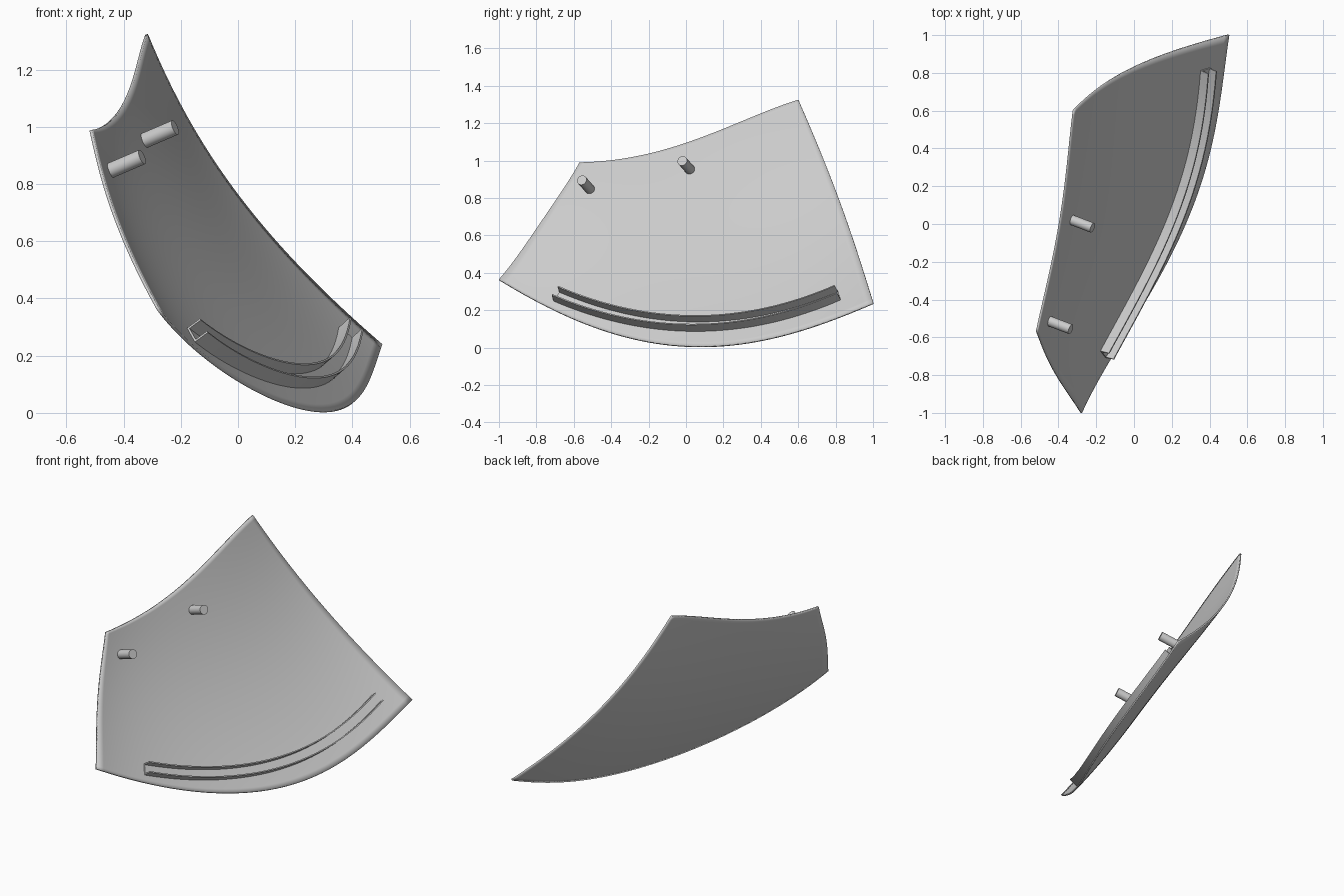
import bpy, bmesh
from mathutils import Vector
from mathutils.bvhtree import BVHTree

cube = bpy.data.objects.get("Cube")
if cube:
    bpy.data.objects.remove(cube, do_unlink=True)

grey = bpy.data.materials.new("light_grey")
grey.use_nodes = True
grey.diffuse_color = (0.6, 0.6, 0.6, 1)
grey.node_tree.nodes["Principled BSDF"].inputs["Base Color"].default_value = (0.6, 0.6, 0.6, 1)


def finish(bm, name, angle=0.6):
    mesh = bpy.data.meshes.new(name)
    bm.to_mesh(mesh)
    obj = bpy.data.objects.new(name, mesh)
    bpy.context.collection.objects.link(obj)
    mesh.materials.append(grey)
    bpy.ops.object.select_all(action="DESELECT")
    obj.select_set(True)
    bpy.context.view_layer.objects.active = obj
    bpy.ops.object.shade_smooth_by_angle(angle=angle)
    return obj


def curve(points, t):
    """Smooth curve through evenly spaced points."""
    n = len(points) - 1
    total = Vector((0, 0, 0))
    for i, p in enumerate(points):
        w = 1.0
        for j in range(n + 1):
            if j != i:
                w *= (t * n - j) / (i - j)
        total += Vector(p) * w
    return total


# Four edges of the curved panel
bottom = [(-.275, -1, .365), (.008, -.5, .115), (.275, 0, .01), (.43, .5, .063), (.505, 1, .24)]
top = [(-.51, -.57, .99), (-.445, -.28, 1.02), (-.387, .015, 1.1), (-.347, .31, 1.215), (-.315, .6, 1.325)]
front = [bottom[0], (-.355, -.88, .52), (-.423, -.77, .68), (-.473, -.665, .835), top[0]]
back = [bottom[-1], (.218, .915, .51), (-.015, .82, .785), (-.19, .713, 1.06), top[-1]]
d, c, a, b = (Vector(p) for p in (bottom[0], bottom[-1], top[0], top[-1]))


def panel_point(u, v):
    """Blend the four edges into one surface."""
    rows = curve(bottom, u).lerp(curve(top, u), v)
    cols = curve(front, v).lerp(curve(back, v), u)
    return rows + cols - d.lerp(c, u).lerp(a.lerp(b, u), v)


# Panel skin
N = 48
bm = bmesh.new()
grid = [[bm.verts.new(panel_point(i / N, j / N)) for j in range(N + 1)] for i in range(N + 1)]
for i in range(N):
    for j in range(N):
        bm.faces.new((grid[i][j], grid[i + 1][j], grid[i + 1][j + 1], grid[i][j + 1]))
bm.normal_update()
surface = BVHTree.FromBMesh(bm)
panel = finish(bm, "curved_panel")
shell = panel.modifiers.new("thickness", "SOLIDIFY")
shell.thickness = 0.01
shell.offset = -1


def on_panel(y, z):
    hit, normal, _, _ = surface.ray_cast(Vector((3, y, z)), Vector((-1, 0, 0)))
    return hit, normal if normal.x > 0 else -normal


# Curved U-shaped rail along the lower edge
W, H, T = 0.033, 0.057, 0.007
section = [(-W, -.004), (W, -.004), (W, H), (W - T, H), (W - T, T), (T - W, T), (T - W, H), (-W, H)]
STEPS = 40
path = []
for i in range(STEPS + 1):
    y = -.69 + 1.51 * i / STEPS
    path.append(on_panel(y, .112 + .285 * (y - .06) ** 2))
bm = bmesh.new()
rings = []
for i, (p, normal) in enumerate(path):
    along = (path[min(i + 1, STEPS)][0] - path[max(i - 1, 0)][0]).normalized()
    across = normal.cross(along).normalized()
    out = along.cross(across)
    rings.append([bm.verts.new(p + across * s + out * h) for s, h in section])
K = len(section)
for r, q in zip(rings, rings[1:]):
    for k in range(K):
        bm.faces.new((r[k], r[(k + 1) % K], q[(k + 1) % K], q[k]))
bm.faces.new(rings[0])
bm.faces.new(rings[-1])
bmesh.ops.recalc_face_normals(bm, faces=bm.faces)
finish(bm, "curved_rail")

# Two round pegs near the upper edge
direction = Vector((.105, -.04, .045)).normalized()
for name, base in (("front_peg", (-.44, -.517, .85)), ("back_peg", (-.325, .02, .953))):
    bm = bmesh.new()
    bmesh.ops.create_cone(bm, cap_ends=True, segments=32, radius1=.027, radius2=.027, depth=.13)
    peg = finish(bm, name)
    peg.rotation_euler = direction.to_track_quat("Z", "Y").to_euler()
    peg.location = Vector(base) + direction * .056
